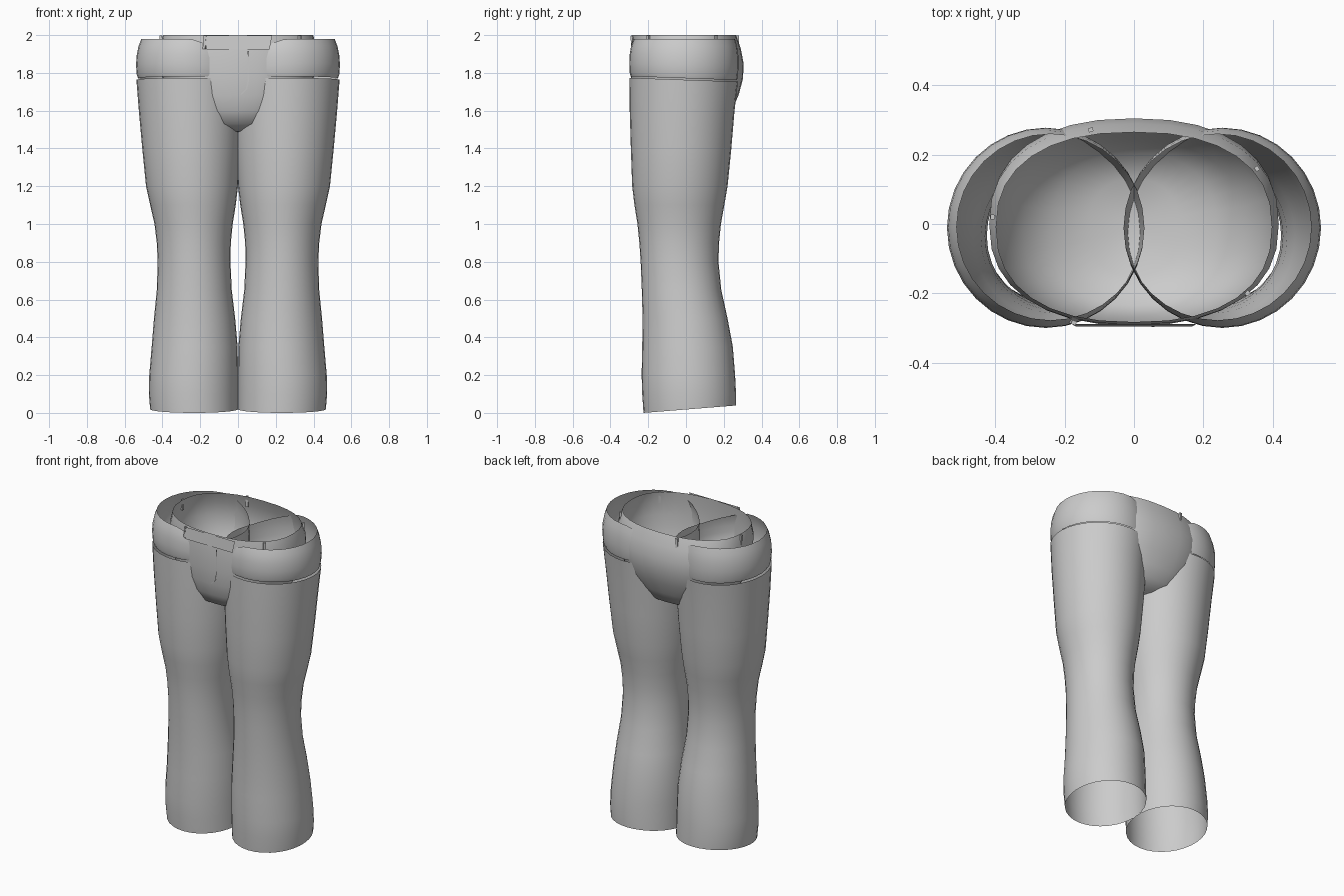
import bpy, bmesh, math

if "Cube" in bpy.data.objects:
    bpy.data.objects.remove(bpy.data.objects["Cube"])

cloth = bpy.data.materials.new("grey_cloth")
cloth.diffuse_color = (0.6, 0.6, 0.6, 1)
cloth.use_nodes = True
cloth.node_tree.nodes["Principled BSDF"].inputs["Base Color"].default_value = cloth.diffuse_color
SEG = 32


def finish(name, bm):
    me = bpy.data.meshes.new(name)
    bm.to_mesh(me)
    bm.free()
    ob = bpy.data.objects.new(name, me)
    bpy.context.collection.objects.link(ob)
    me.materials.append(cloth)
    bpy.ops.object.select_all(action='DESELECT')
    ob.select_set(True)
    bpy.context.view_layer.objects.active = ob
    bpy.ops.object.shade_smooth_by_angle(angle=math.radians(40))
    return ob


def oval(x0, x1, y0, y1, a, n=2.0):
    """Point on a superellipse filling the given bounds."""
    c, s = math.cos(a), math.sin(a)
    return ((x0 + x1) / 2 + (x1 - x0) / 2 * math.copysign(abs(c) ** (2 / n), c),
            (y0 + y1) / 2 + (y1 - y0) / 2 * math.copysign(abs(s) ** (2 / n), s))


def loft(name, rings, n=2.0, height=None, tip=None):
    """Open tube through rings (z, x0, x1, y0, y1)."""
    bm = bmesh.new()
    loops = []
    for i, (z, *b) in enumerate(rings):
        loop = []
        for k in range(SEG):
            x, y = oval(*b, 2 * math.pi * k / SEG, n)
            loop.append(bm.verts.new((x, y, height(i, x, y, z) if height else z)))
        loops.append(loop)
    for lo, hi in zip(loops, loops[1:]):
        for k in range(SEG):
            j = (k + 1) % SEG
            bm.faces.new((lo[k], lo[j], hi[j], hi[k]))
    if tip:
        t = bm.verts.new(tip)
        for k in range(SEG):
            bm.faces.new((t, loops[0][(k + 1) % SEG], loops[0][k]))
    return finish(name, bm)


def mirrored(ob, name):
    bm = bmesh.new()
    bm.from_mesh(ob.data)
    for v in bm.verts:
        v.co.x *= -1
    bmesh.ops.reverse_faces(bm, faces=bm.faces)
    finish(name, bm)


# Trouser legs: open tubes, hem rising to the back
LEG = [(0.0, 0.0, .465, -.225, .265), (.1, 0, .472, -.232, .265), (.2, 0, .47, -.235, .26),
       (.35, .002, .457, -.232, .248), (.5, .015, .445, -.23, .22), (.65, .033, .43, -.234, .187),
       (.8, .04, .425, -.24, .172), (.9, .038, .43, -.247, .175), (1.0, .028, .442, -.257, .185),
       (1.1, .012, .465, -.273, .203), (1.2, 0, .487, -.285, .22), (1.4, -.014, .507, -.292, .24),
       (1.6, -.024, .525, -.298, .257), (1.765, -.03, .538, -.3, .275)]


def leg_height(i, x, y, z):
    if i == 0:
        return (y + .225) * .08
    return z - (y + .05) * .035 if i == len(LEG) - 1 else z


leg = loft("right_leg", LEG, height=leg_height)
mirrored(leg, "left_leg")

# Hip panels: bulging bands above the legs, lower on the inner side
HIP = [(1.782, -.03, .53, -.293, .27), (1.80, -.03, .536, -.298, .275), (1.85, -.03, .54, -.3, .278),
       (1.90, -.03, .536, -.298, .277), (1.945, -.03, .526, -.29, .27), (1.98, -.03, .512, -.278, .26)]


def hip_height(i, x, y, z):
    inner = min(1, max(0, (.25 - x) / .25))
    return z - inner * .08 * i / 5 - (y + .3) * .035 * (1 - i / 5)


hip = loft("right_hip", HIP, height=hip_height)
mirrored(hip, "left_hip")

# Seat: a rounded bowl between the legs
SEAT = [(1.49, .13, -.15, .13), (1.53, .24, -.235, .205), (1.6, .32, -.268, .24),
        (1.68, .37, -.285, .278), (1.77, .40, -.292, .302), (1.85, .415, -.293, .305),
        (1.93, .418, -.29, .29), (2.0, .398, -.283, .265)]
loft("seat", [(z, -w, w, f, b) for z, w, f, b in SEAT], n=2.35, tip=(0, 0, 1.475))


def bar(name, x, y, z, size, turn=0, lean=0):
    bm = bmesh.new()
    bmesh.ops.create_cube(bm, size=1)
    for v in bm.verts:
        v.co = (v.co.x * size[0], v.co.y * size[1], v.co.z * size[2])
    ob = finish(name, bm)
    ob.location = (x, y, z)
    ob.rotation_euler = (0, lean, turn)


# Belt loops around the waist
for i, (x, y) in enumerate([(-.408, .02), (.355, .16), (.328, -.2), (-.125, .272), (-.176, -.284)]):
    bar(f"belt_loop_{i + 1}", x, y, 1.962, (.014, .012, .07),
        math.atan2(y * 1.5, x) + math.pi / 2, .08 if i == 4 else 0)

# Waistband plate at the front
bm = bmesh.new()
cols = [[bm.verts.new((x * s, y, z)) for z, y, s in ((1.925, -.296, .93), (1.998, -.289, 1))]
        for x in (-.18, -.09, 0, .09, .18)]
for a, b in zip(cols, cols[1:]):
    bm.faces.new((a[0], b[0], b[1], a[1]))
finish("waistband_front", bm)

# Fly seam: thin ribbon curving inward at its lower end
bm = bmesh.new()
path = [(.055, 1.915), (.055, 1.76), (.045, 1.715), (.015, 1.685)]
ribs = [[bm.verts.new((x + d, -.297 + max(0, 1.77 - z) * .08, z)) for d in (-.004, .004)] for x, z in path]
for a, b in zip(ribs, ribs[1:]):
    bm.faces.new((a[0], b[0], b[1], a[1]))
finish("fly_seam", bm)
